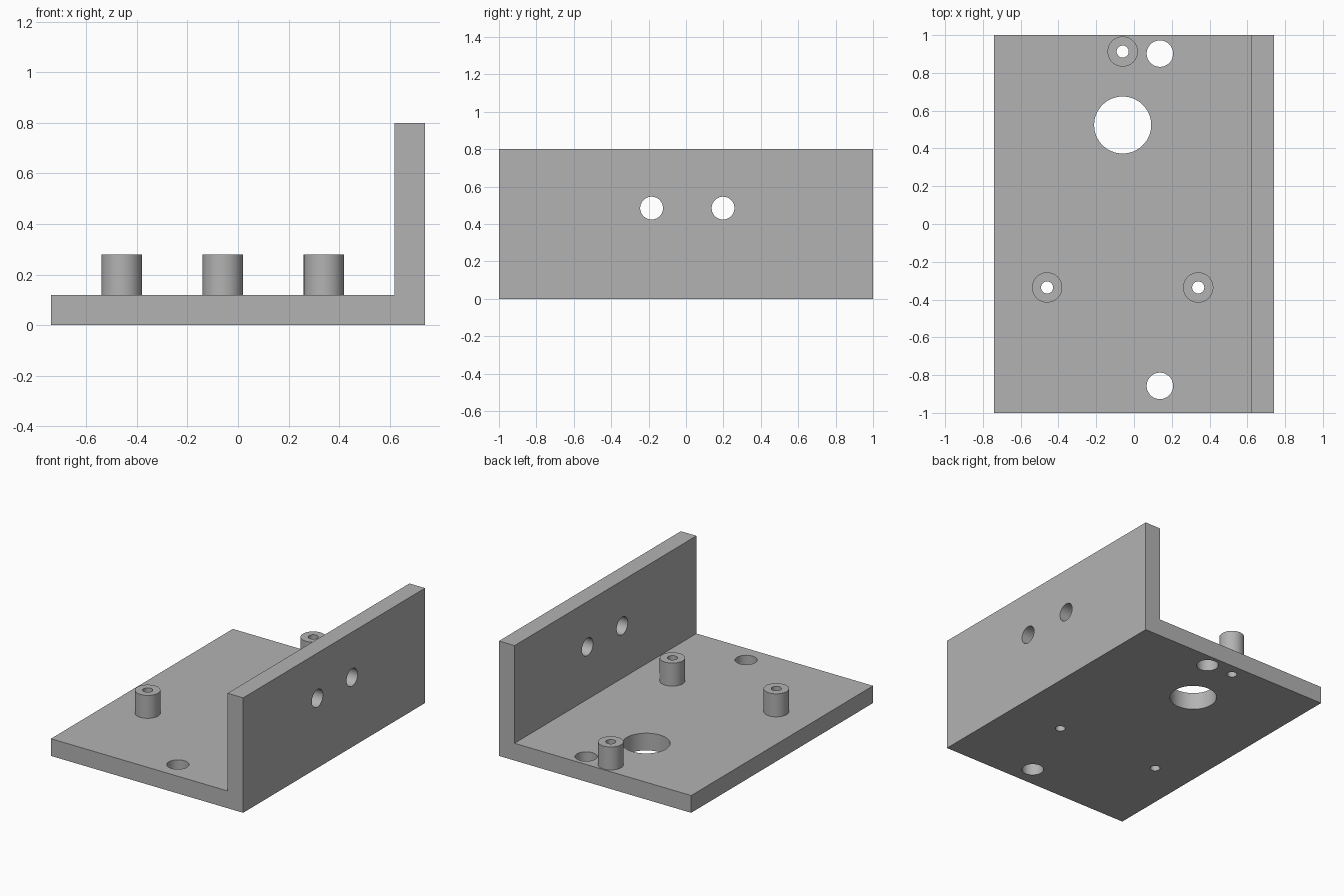
import bpy, bmesh, math
from mathutils import Matrix, Vector

cube = bpy.data.objects.get("Cube")
if cube:
    bpy.data.objects.remove(cube, do_unlink=True)

grey = bpy.data.materials.new("plain grey")
grey.use_nodes = True
colour = (0.45, 0.45, 0.45, 1)
grey.diffuse_color = colour
grey.node_tree.nodes["Principled BSDF"].inputs["Base Color"].default_value = colour

HALF_X, HALF_Y = 0.74, 1.0
THICK, WALL_TOP, POST_TOP = 0.12, 0.80, 0.28
WALL_X = HALF_X - THICK
POSTS = [(-0.06, 0.913), (-0.46, -0.336), (0.34, -0.336)]
POST_R, BORE_R = 0.08, 0.032
FLOOR_HOLES = [(-0.06, 0.524, 0.151), (0.137, 0.902, 0.07), (0.137, -0.857, 0.07)]
WALL_HOLES = [(-0.184, 0.485), (0.198, 0.485)]


def add_object(name, bm):
    bmesh.ops.recalc_face_normals(bm, faces=bm.faces)
    mesh = bpy.data.meshes.new(name)
    bm.to_mesh(mesh)
    bm.free()
    mesh.materials.append(grey)
    obj = bpy.data.objects.new(name, mesh)
    bpy.context.collection.objects.link(obj)
    return obj


def add_cylinder(bm, centre, radius, depth, along_x=False):
    turn = Matrix.Rotation(math.pi / 2, 4, 'Y') if along_x else Matrix()
    bmesh.ops.create_cone(bm, cap_ends=True, segments=64, radius1=radius, radius2=radius,
                          depth=depth, matrix=Matrix.Translation(centre) @ turn)


def finish(obj):
    bpy.ops.object.select_all(action='DESELECT')
    obj.select_set(True)
    bpy.context.view_layer.objects.active = obj
    for mod in list(obj.modifiers):
        bpy.ops.object.modifier_apply(modifier=mod.name)
    bpy.ops.object.shade_smooth_by_angle(angle=math.radians(30))


# Drills for every hole in the floor, posts and wall
bm = bmesh.new()
for x, y, r in FLOOR_HOLES + [(x, y, BORE_R) for x, y in POSTS]:
    add_cylinder(bm, (x, y, 0.1), r, 0.6)
for y, z in WALL_HOLES:
    add_cylinder(bm, (WALL_X + THICK / 2, y, z), 0.061, 0.3, along_x=True)
drills = add_object("hole_drills", bm)
drills.hide_render = True

# L-shaped bracket, extruded along y
bm = bmesh.new()
profile = [(-HALF_X, 0), (HALF_X, 0), (HALF_X, WALL_TOP), (WALL_X, WALL_TOP),
           (WALL_X, THICK), (-HALF_X, THICK)]
face = bm.faces.new([bm.verts.new((x, -HALF_Y, z)) for x, z in profile])
swept = bmesh.ops.extrude_face_region(bm, geom=[face])["geom"]
bmesh.ops.translate(bm, vec=Vector((0, 2 * HALF_Y, 0)),
                    verts=[v for v in swept if isinstance(v, bmesh.types.BMVert)])
parts = [add_object("angle_bracket", bm)]

# Hollow mounting posts
for name, (x, y) in zip(("back_post", "front_right_post", "front_left_post"), POSTS):
    bm = bmesh.new()
    add_cylinder(bm, (x, y, (THICK + POST_TOP) / 2), POST_R, POST_TOP - THICK)
    parts.append(add_object(name, bm))

# Drill the parts
for part in parts:
    cut = part.modifiers.new("holes", 'BOOLEAN')
    cut.operation = 'DIFFERENCE'
    cut.solver = 'EXACT'
    cut.object = drills
    finish(part)
bpy.data.objects.remove(drills, do_unlink=True)
